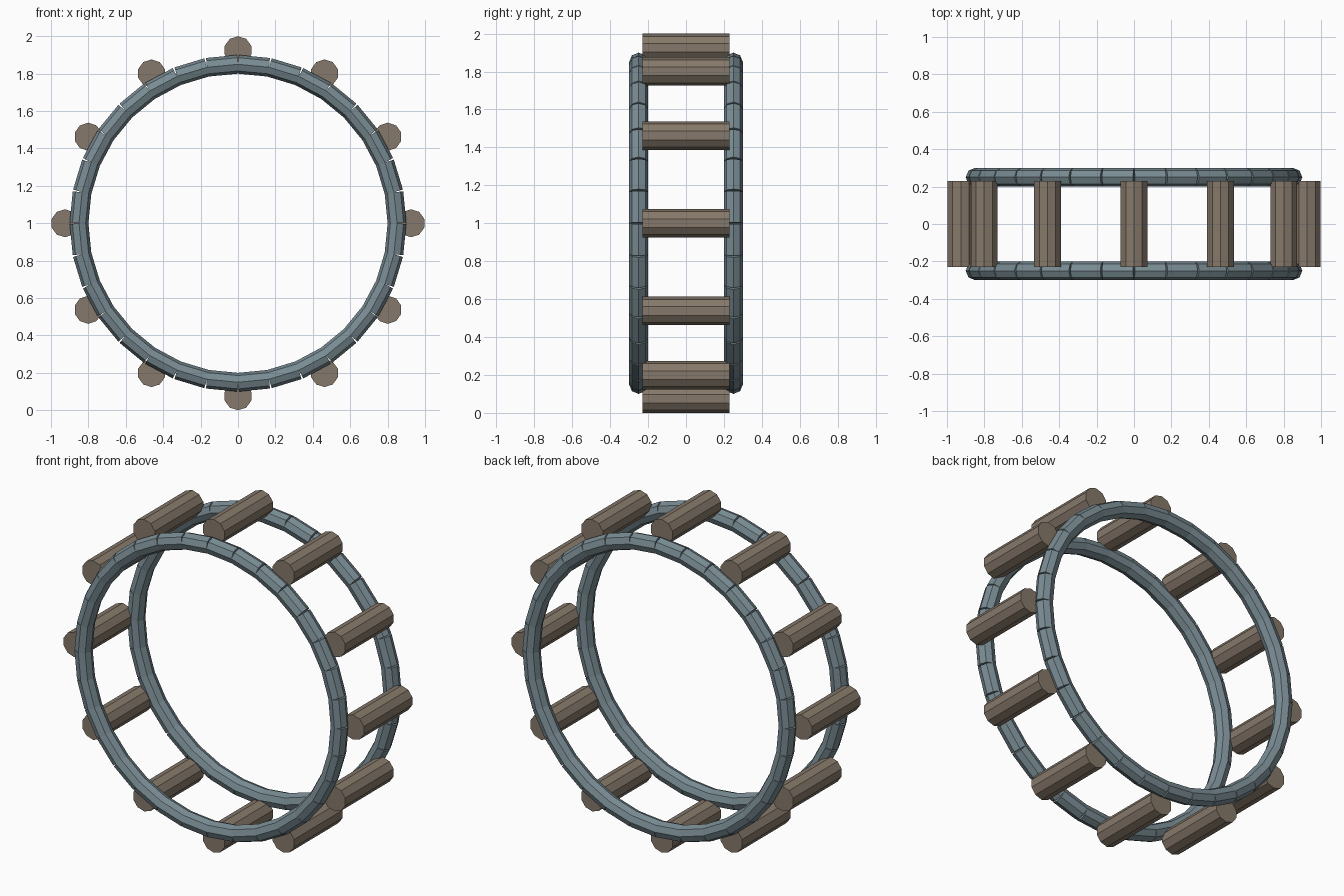
import bpy, math
from mathutils import Matrix

if "Cube" in bpy.data.objects:
    bpy.data.objects.remove(bpy.data.objects["Cube"])


def material(name, color):
    m = bpy.data.materials.new(name)
    m.diffuse_color = color
    m.use_nodes = True
    m.node_tree.nodes["Principled BSDF"].inputs["Base Color"].default_value = m.diffuse_color
    return m


steel = material("blue_grey_metal", (0.19, 0.26, 0.29, 1))
wood = material("brown_wood", (0.24, 0.19, 0.145, 1))
CENTRE = 1.0


def rod(name, sides, radius, length, matrix, mat):
    bpy.ops.mesh.primitive_cylinder_add(vertices=sides, radius=radius, depth=length)
    o = bpy.context.object
    o.name = name
    o.matrix_world = matrix
    o.data.materials.append(mat)
    return o


# two rims, each made of 32 straight tube segments
SEG, RIM, TUBE = 32, 0.846, 0.05
seg_len = 2 * RIM * math.tan(math.pi / SEG)
for side, y in (("front", -0.25), ("back", 0.25)):
    for i in range(SEG):
        a = 2 * math.pi * (i + 0.5) / SEG
        m = (Matrix.Translation((0, y, CENTRE)) @ Matrix.Rotation(a, 4, 'Y')
             @ Matrix.Translation((RIM, 0, 0)))
        rod(f"{side}_rim_segment_{i + 1}", 8, TUBE, seg_len, m, steel)

# twelve crossbars around the outside
for i in range(12):
    a = math.tau * i / 12
    m = (Matrix.Translation((0.925 * math.cos(a), 0, CENTRE + 0.925 * math.sin(a)))
         @ Matrix.Rotation(math.pi / 2, 4, 'X'))
    rod(f"crossbar_{i + 1}", 10, 0.075, 0.46, m, wood)
